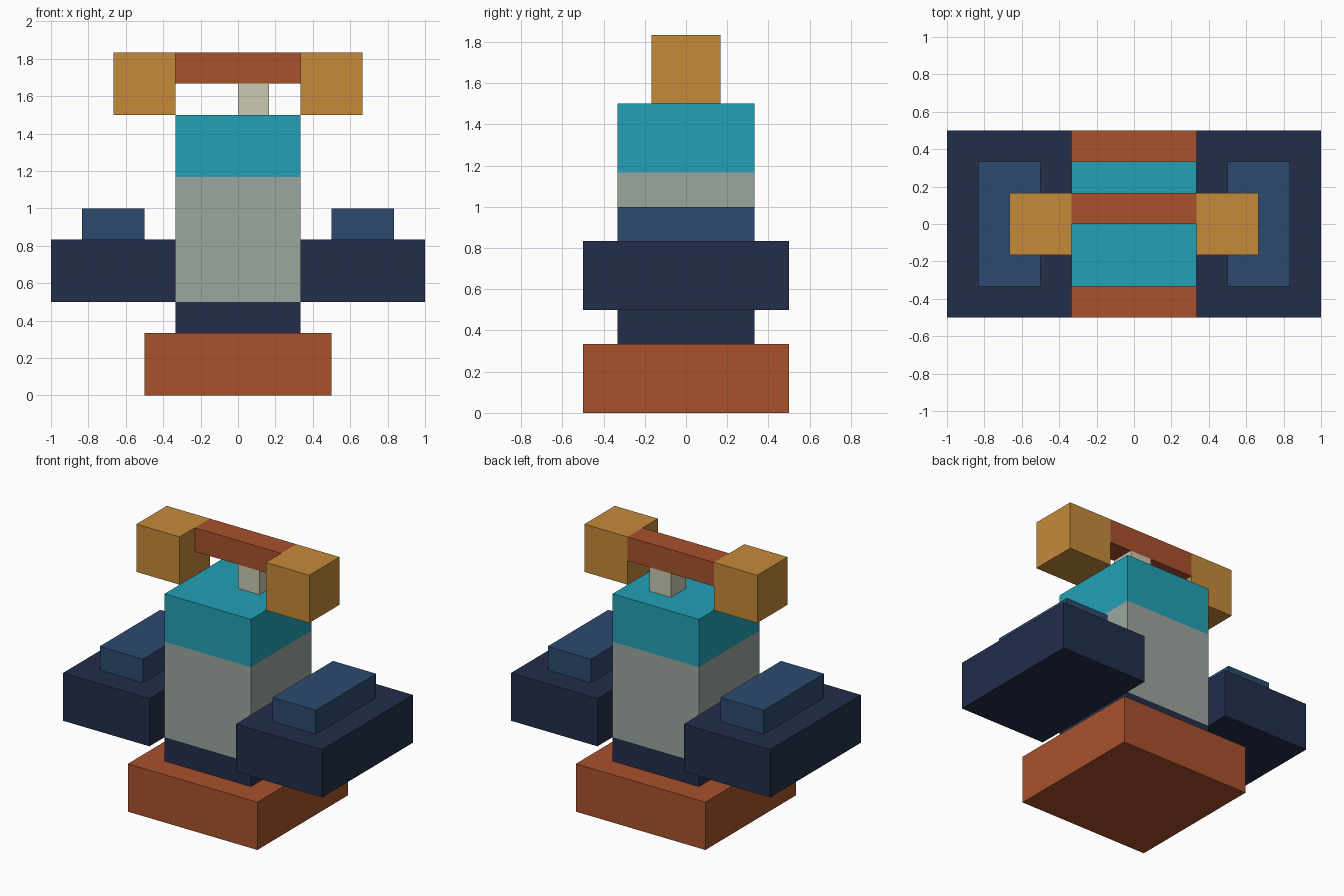
import bpy
import bmesh

if "Cube" in bpy.data.objects:
    bpy.data.objects.remove(bpy.data.objects["Cube"])

U = 1 / 6  # the whole model sits on a grid of sixths


def material(name, rgb):
    """Flat colour from 0-255 sRGB values, stored as linear."""
    m = bpy.data.materials.new(name)
    lin = [c / 255 / 12.92 if c < 11 else ((c / 255 + 0.055) / 1.055) ** 2.4 for c in rgb]
    m.diffuse_color = (*lin, 1)
    m.use_nodes = True
    m.node_tree.nodes["Principled BSDF"].inputs["Base Color"].default_value = m.diffuse_color
    return m


rust = material("rust", (168, 81, 44))
navy = material("navy", (34, 45, 74))
grey = material("stone grey", (156, 166, 159))
teal = material("teal", (34, 160, 182))
blue = material("slate blue", (44, 74, 110))
amber = material("amber", (197, 138, 58))
cream = material("cream", (202, 202, 178))


def box(name, x, y, z, mat):
    """Box spanning the given ranges, in grid units."""
    bm = bmesh.new()
    bmesh.ops.create_cube(bm, size=1)
    for v in bm.verts:
        v.co = [r[0] * U if c < 0 else r[1] * U for c, r in zip(v.co, (x, y, z))]
    me = bpy.data.meshes.new(name)
    bm.to_mesh(me)
    bm.free()
    me.materials.append(mat)
    ob = bpy.data.objects.new(name, me)
    bpy.context.collection.objects.link(ob)
    return ob


def pair(name, x, y, z, mat):
    """The same box on the right and left sides."""
    box(name + "_right", x, y, z, mat)
    box(name + "_left", (-x[1], -x[0]), y, z, mat)


# Central column
box("base", (-3, 3), (-3, 3), (0, 2), rust)
box("lower_collar", (-2, 2), (-2, 2), (2, 3), navy)
box("column", (-2, 2), (-2, 2), (3, 7), grey)
box("column_cap", (-2, 2), (-2, 2), (7, 9), teal)

# Side arms with raised pads
pair("arm", (2, 6), (-3, 3), (3, 5), navy)
pair("arm_pad", (3, 5), (-2, 2), (5, 6), blue)

# Top bar on its off-centre post, with end blocks
box("post", (0, 1), (0, 1), (9, 10), cream)
box("crossbar", (-2, 2), (0, 1), (10, 11), rust)
pair("end_block", (2, 4), (-1, 1), (9, 11), amber)
